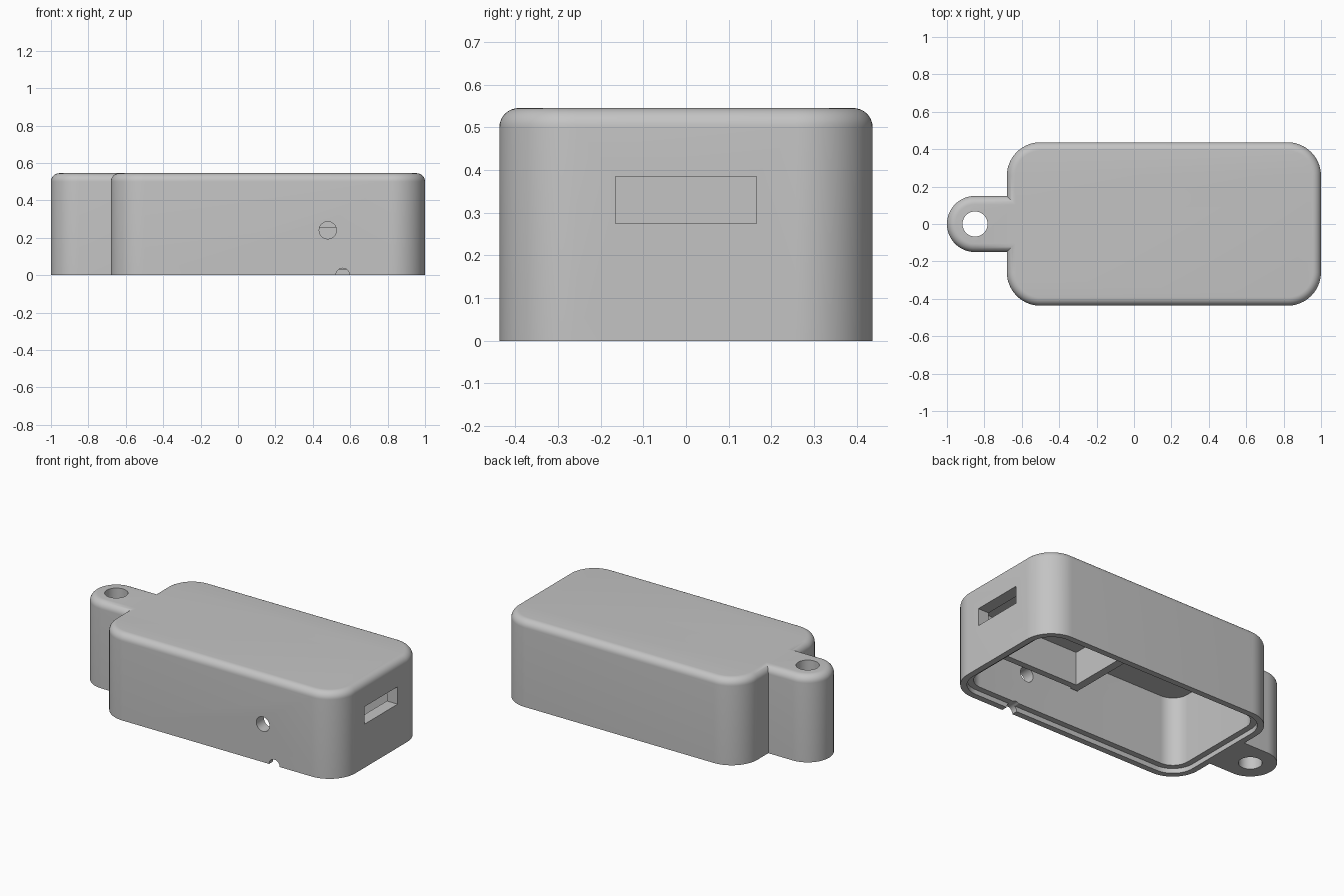
import bpy, bmesh, math
from mathutils import Vector

cube = bpy.data.objects.get("Cube")
if cube:
    bpy.data.objects.remove(cube, do_unlink=True)

grey = bpy.data.materials.new("light_grey_plastic")
grey.use_nodes = True
grey.diffuse_color = (0.55, 0.55, 0.55, 1)
grey.node_tree.nodes["Principled BSDF"].inputs["Base Color"].default_value = (0.55, 0.55, 0.55, 1)

HEIGHT, FILLET, CEILING = 0.545, 0.045, 0.465
X0, X1, HALF = -0.68, 1.0, 0.437
CORNER = 0.18


def outline(x0, x1, y0, y1, r, steps=16):
    """Rounded rectangle as a list of (x, y) points."""
    pts = []
    corners = [(x1 - r, y1 - r), (x0 + r, y1 - r), (x0 + r, y0 + r), (x1 - r, y0 + r)]
    for quarter, (cx, cy) in enumerate(corners):
        for i in range(steps + 1):
            a = (quarter + i / steps) * math.pi / 2
            pts.append((cx + r * math.cos(a), cy + r * math.sin(a)))
    return pts


def loft(name, layers):
    """Closed solid through a stack of (outline, z) layers."""
    bm = bmesh.new()
    rings = [[bm.verts.new((x, y, z)) for x, y in pts] for pts, z in layers]
    for low, high in zip(rings, rings[1:]):
        n = len(low)
        for i in range(n):
            j = (i + 1) % n
            bm.faces.new((low[i], low[j], high[j], high[i]))
    bm.faces.new(rings[0][::-1])
    bm.faces.new(rings[-1])
    bmesh.ops.remove_doubles(bm, verts=bm.verts, dist=1e-5)
    bmesh.ops.recalc_face_normals(bm, faces=bm.faces)
    mesh = bpy.data.meshes.new(name)
    bm.to_mesh(mesh)
    bm.free()
    mesh.materials.append(grey)
    obj = bpy.data.objects.new(name, mesh)
    bpy.context.collection.objects.link(obj)
    return obj


def filleted(name, x0, x1, y0, y1, r):
    """Rounded block with a soft upper edge."""
    layers = [(outline(x0, x1, y0, y1, r), 0)]
    for i in range(9):
        a = i / 8 * math.pi / 2
        d = FILLET * (1 - math.cos(a))
        layers.append((outline(x0 + d, x1 - d, y0 + d, y1 - d, r - d),
                       HEIGHT - FILLET + FILLET * math.sin(a)))
    return loft(name, layers)


def block(name, x0, x1, y0, y1, z0, z1, r=0.0):
    pts = outline(x0, x1, y0, y1, r) if r else [(x1, y1), (x0, y1), (x0, y0), (x1, y0)]
    return loft(name, [(pts, z0), (pts, z1)])


def rod(name, centre, r, length, along_y=False):
    pts = [(r * math.cos(i * math.pi / 20), r * math.sin(i * math.pi / 20)) for i in range(40)]
    obj = loft(name, [(pts, -length / 2), (pts, length / 2)])
    for v in obj.data.vertices:
        x, y, z = v.co
        v.co = Vector(centre) + Vector((x, -z, y) if along_y else (x, y, z))
    return obj


def combine(target, tool, operation):
    bpy.context.view_layer.objects.active = target
    mod = target.modifiers.new("combine", "BOOLEAN")
    mod.operation, mod.object, mod.solver = operation, tool, "EXACT"
    bpy.ops.object.modifier_apply(modifier=mod.name)
    bpy.data.objects.remove(tool, do_unlink=True)


def inner(name, inset, z1):
    return block(name, X0 + inset, X1 - inset, -HALF + inset, HALF - inset, -0.1, z1, CORNER - inset)


# Shell: rounded case joined to the keyring lug
case = filleted("case_shell", X0, X1, -HALF, HALF, CORNER)
combine(case, filleted("lug", -1.0, -0.4, -0.15, 0.15, 0.1499), "UNION")

# Hollow inside, lid recess, and openings
cutters = [
    inner("cavity", 0.075, CEILING),
    inner("lid_recess", 0.038, 0.03),
    rod("lug_hole", (-0.85, 0, 0.3), 0.067, 1),
    block("port_slot", 0.85, 1.1, -0.165, 0.165, 0.275, 0.385),
    rod("button_hole", (0.48, -0.4, 0.24), 0.046, 0.2, True),
    rod("cable_notch", (0.56, -0.4, 0), 0.037, 0.2, True),
]
for cutter in cutters:
    combine(case, cutter, "DIFFERENCE")

# Board holder ribs hanging from the ceiling
TOP = CEILING + 0.02
ribs = [block("holder_cross_rib", 0.125, 0.175, -0.345, 0.345, 0.255, TOP)]
for side, s in (("left", 1), ("right", -1)):
    ya, yb = sorted((s * 0.295, s * 0.335))
    ribs.append(block("holder_rib_" + side, 0.15, 0.94, ya, yb, 0.255, TOP))

# Smooth shading with crisp edges
bpy.ops.object.select_all(action="DESELECT")
for obj in [case] + ribs:
    obj.select_set(True)
bpy.context.view_layer.objects.active = case
bpy.ops.object.shade_smooth_by_angle(angle=math.radians(30))
